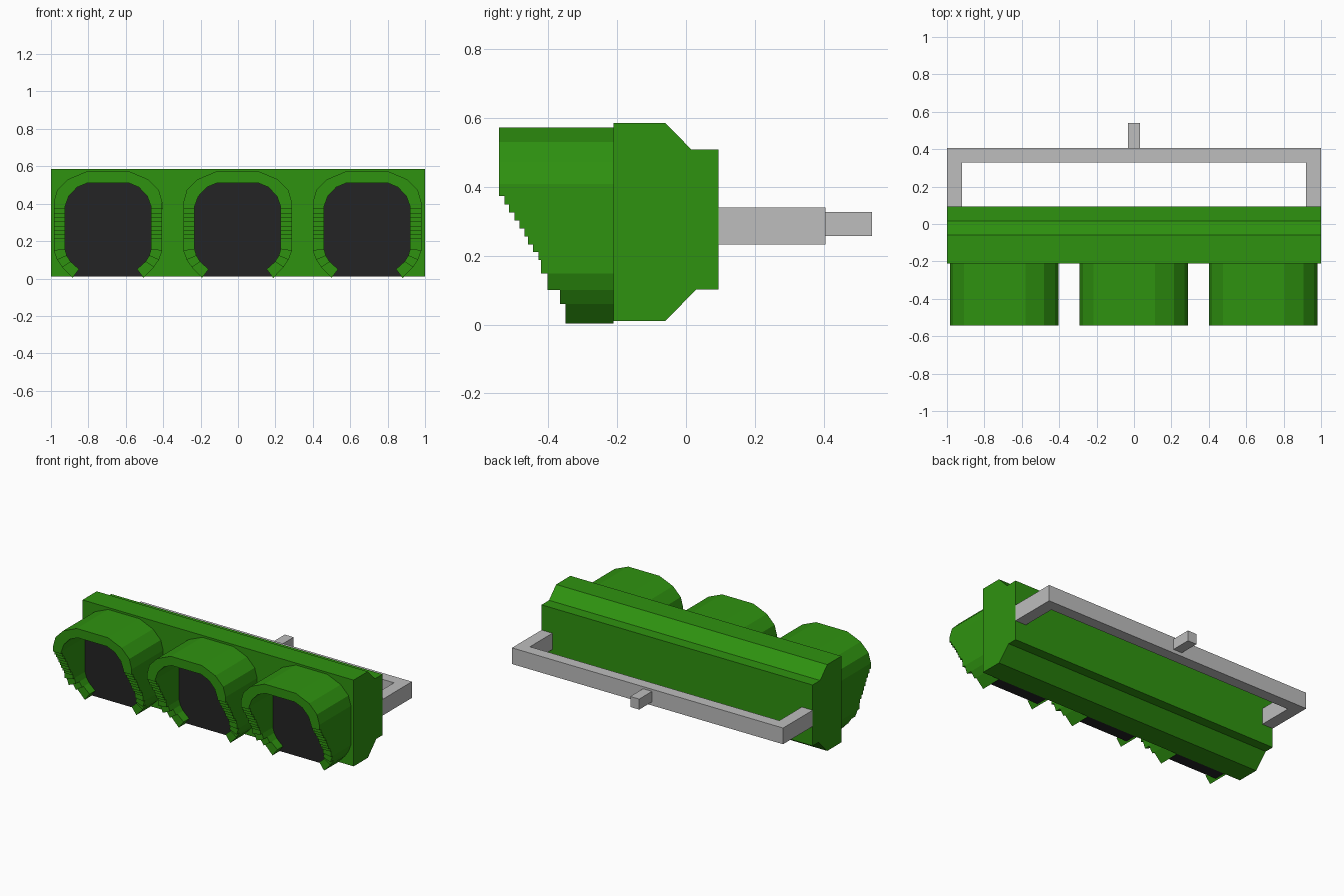
import bpy

if "Cube" in bpy.data.objects:
    bpy.data.objects.remove(bpy.data.objects["Cube"])


def material(name, rgb):
    m = bpy.data.materials.new(name)
    m.diffuse_color = (*rgb, 1)
    m.use_nodes = True
    m.node_tree.nodes["Principled BSDF"].inputs["Base Color"].default_value = m.diffuse_color
    return m


GREEN = material("signal green", (0.028, 0.29, 0.005))
BLACK = material("lens black", (0.017, 0.017, 0.018))
GREY = material("bracket grey", (0.51, 0.51, 0.51))


def make(name, verts, faces, mat):
    me = bpy.data.meshes.new(name)
    me.from_pydata(verts, [], faces)
    me.materials.append(mat)
    ob = bpy.data.objects.new(name, me)
    bpy.context.collection.objects.link(ob)
    # consistent outward normals
    bpy.context.view_layer.objects.active = ob
    ob.select_set(True)
    bpy.ops.object.mode_set(mode='EDIT')
    bpy.ops.mesh.select_all(action='SELECT')
    bpy.ops.mesh.remove_doubles(threshold=0.0001)
    bpy.ops.mesh.normals_make_consistent(inside=False)
    bpy.ops.object.mode_set(mode='OBJECT')
    ob.select_set(False)
    return ob


def prism(name, profile, lo, hi, place, mat):
    """Extrude a 2D profile from lo to hi; place maps (a, b, depth) to xyz."""
    n = len(profile)
    verts = [place(a, b, d) for d in (lo, hi) for a, b in profile]
    faces = [tuple(range(n)), tuple(range(2 * n - 1, n - 1, -1))]
    faces += [(i, (i + 1) % n, n + (i + 1) % n, n + i) for i in range(n)]
    return make(name, verts, faces, mat)


# Housing: chamfered section running the full width
housing = [(-.21, .01), (-.06, .01), (.03, .102), (.094, .102),
           (.094, .508), (.015, .508), (-.06, .585), (-.21, .585)]
prism("housing", housing, -1, 1, lambda a, b, d: (d, a, b), GREEN)

# Rear mounting frame and stub
frame = [(-1, .094), (-1, .405), (1, .405), (1, .094),
         (.92, .094), (.92, .33), (-.92, .33), (-.92, .094)]
prism("mounting_frame", frame, .232, .34, lambda a, b, d: (a, b, d), GREY)
stub = [(-.033, .405), (.033, .405), (.033, .54), (-.033, .54)]
prism("mounting_stub", stub, .256, .326, lambda a, b, d: (a, b, d), GREY)

# Visor half section, bottom lip to top: outer point, inner point,
# and the front edge of the band above that point
lip = [((.19, .003), (.155, .05), -.35),
       ((.245, .06), (.20, .09), -.365),
       ((.272, .10), (.22, .122), -.402)]
step_z = [.148, .187, .21, .232, .255, .278, .302, .325, .348]
step_y = [-.42, -.428, -.444, -.458, -.468, -.483, -.497, -.513, -.527]
wall = [((.29, z), (.23, max(z, .157)), y) for z, y in zip(step_z, step_y)]
hood = [((.29, .372), (.23, .372), -.542),
        ((.29, .408), (.23, .385), -.542),
        ((.272, .472), (.21, .44), -.542),
        ((.215, .53), (.165, .488), -.542),
        ((.115, .572), (.108, .512), -.542)]
half = lip + wall + hood
BACK = -.21


def visor(name, cx):
    right = [(o, i) for o, i, _ in half]
    ring = right + [((-o[0], o[1]), (-i[0], i[1])) for o, i in reversed(right)]
    depth = [d for _, _, d in half]
    depth = depth + depth[-2::-1]          # one front edge per band
    verts, faces = [], []

    def quad(*pts):
        faces.append(tuple(range(len(verts), len(verts) + 4)))
        verts.extend((cx + p[0], y, p[1]) for p, y in pts)

    for k, y in enumerate(depth):
        (o0, i0), (o1, i1) = ring[k], ring[k + 1]
        quad((o0, BACK), (o1, BACK), (o1, y), (o0, y))    # outside
        quad((i0, BACK), (i0, y), (i1, y), (i1, BACK))    # inside
        quad((o0, y), (o1, y), (i1, y), (i0, y))          # front edge
        quad((o0, BACK), (i0, BACK), (i1, BACK), (o1, BACK))
    # stair risers between bands, and the two lip ends
    stops = [BACK] + depth + [BACK]
    for (o, i), a, b in zip(ring, stops, stops[1:]):
        if abs(a - b) > .001:
            quad((o, a), (o, b), (i, b), (i, a))
    make(name, verts, faces, GREEN)


# Lens block fills the inside of the visor
lens_half = [(.185, .012)] + [i for _, i, _ in lip] + [(.23, .157), (.23, .385)] \
    + [i for _, i, _ in hood[2:]]
lens = lens_half + [(-x, z) for x, z in reversed(lens_half)]

for side, cx in (("left", -.695), ("middle", -.002), ("right", .69)):
    visor(side + "_visor", cx)
    prism(side + "_lens", lens, -.29, BACK,
          lambda a, b, d, c=cx: (c + a, d, b), BLACK)
